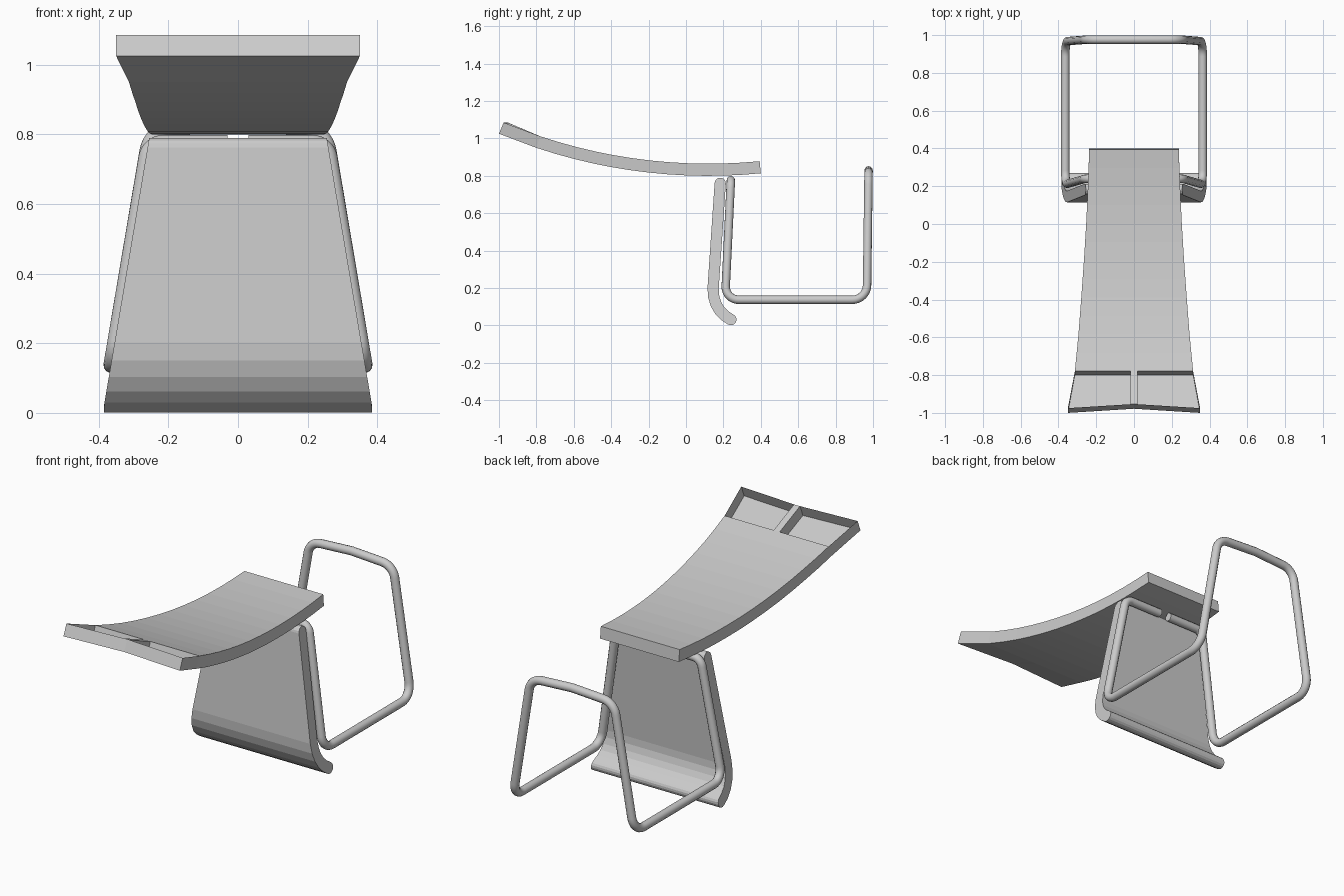
import bpy, bmesh, math
from mathutils import Vector

if "Cube" in bpy.data.objects:
    bpy.data.objects.remove(bpy.data.objects["Cube"])


def make_object(name, bm):
    bmesh.ops.recalc_face_normals(bm, faces=bm.faces)
    mesh = bpy.data.meshes.new(name)
    bm.to_mesh(mesh)
    bm.free()
    obj = bpy.data.objects.new(name, mesh)
    bpy.context.collection.objects.link(obj)
    return obj


def interp(table, t):
    for (a, va), (b, vb) in zip(table, table[1:]):
        if t <= b:
            break
    return va + (vb - va) * (t - a) / (b - a)


def fillet(points, radii, steps=8):
    """Round each inner corner of a 3D path with a true arc."""
    path = [points[0]]
    for a, p, b, r in zip(points, points[1:], points[2:], radii):
        u, v = (a - p).normalized(), (b - p).normalized()
        half = u.angle(v) / 2
        if r == 0 or math.pi / 2 - half < 0.02:
            path.append(p)
            continue
        center = p + (u + v).normalized() * (r / math.sin(half))
        cut = r / math.tan(half)
        s, e = p + u * cut - center, p + v * cut - center
        ns, ne = s.normalized(), e.normalized()
        path += [center + ns.slerp(ne, i / steps) * r for i in range(steps + 1)]
    return path + [points[-1]]


# Seat: curved tapering slab with two open pockets and a rib at the front
WIDTH = [(-1, .35), (-.8, .313), (-.6, .294), (-.4, .279), (-.2, .265),
         (0, .253), (.2, .244), (.4, .237)]
CY, CZ, R_LOW, R_TOP, RIB = .12, 3.70, 2.90, 2.835, .018
bm = bmesh.new()
rows_y = [-1, -.8] + [-.8 + .1 * i for i in range(1, 13)]
top, low = [], []
for i, y in enumerate(rows_y):
    ang = math.asin((y - CY) / R_LOW)
    w = interp(WIDTH, y)
    for grid, r in ((top, R_TOP), (low, R_LOW)):
        row = []
        for x in (-w, -RIB, 0, RIB, w):
            notch = .022 * (1 - abs(x) / w) if i == 0 else 0
            row.append(bm.verts.new((x, CY + r * math.sin(ang) + notch,
                                     CZ - r * math.cos(ang))))
        grid.append(row)
for i in range(len(rows_y) - 1):
    for j in range(4):
        bm.faces.new((low[i][j], low[i][j + 1], low[i + 1][j + 1], low[i + 1][j]))
        if i > 0 or j in (1, 2):
            bm.faces.new((top[i][j], top[i][j + 1], top[i + 1][j + 1], top[i + 1][j]))
    for j in (0, 4):
        bm.faces.new((low[i][j], low[i + 1][j], top[i + 1][j], top[i][j]))
for j in range(4):
    for i in (0, -1):
        bm.faces.new((low[i][j], low[i][j + 1], top[i][j + 1], top[i][j]))
for j in (1, 3):      # rib sides
    bm.faces.new((low[0][j], low[1][j], top[1][j], top[0][j]))
for j in (0, 3):      # pocket rear walls
    bm.faces.new((low[1][j], low[1][j + 1], top[1][j + 1], top[1][j]))
make_object("seat", bm)

# Front panel: tapered plate whose foot curls backwards, with rounded ends
HALF = .03
line = [Vector(p) for p in ((.183, .76), (.145, .2), (.148, .155), (.16, .115),
                            (.18, .08), (.207, .053), (.24, .031))]
side_a, side_b = [], []
for i, p in enumerate(line):
    d = (line[min(i + 1, len(line) - 1)] - line[max(i - 1, 0)]).normalized()
    n = Vector((-d.y, d.x)) * HALF
    side_a.append(p + n)
    side_b.append(p - n)


def cap(center, start, steps=8):
    a0 = math.atan2(start.y - center.y, start.x - center.x)
    return [center + Vector((math.cos(a0 - math.pi * k / steps),
                             math.sin(a0 - math.pi * k / steps))) * HALF
            for k in range(1, steps)]


outline = side_a + cap(line[-1], side_a[-1]) + side_b[::-1] + cap(line[0], side_b[0])
bm = bmesh.new()
ends = []
for s in (-1, 1):
    ends.append([bm.verts.new((s * min(.385, .255 + (.79 - p.y) * .169), p.x, p.y))
                 for p in outline])
    bm.faces.new(ends[-1])
for k in range(len(outline)):
    n = (k + 1) % len(outline)
    bm.faces.new((ends[0][k], ends[0][n], ends[1][n], ends[1][k]))
make_object("front_panel", bm)

# Tube frame: one bent tube from under the seat, along the floor, up to the back hoop
right = [Vector(p) for p in ((.03, .24, .776), (.256, .24, .776), (.364, .209, .137),
                             (.364, .967, .137), (.25, .976, .815), (0, .976, .829))]
radii = [.05, .07, .08, .08]
half_path = fillet(right, radii)
path = half_path + [Vector((-p.x, p.y, p.z)) for p in half_path[-2::-1]]
curve = bpy.data.curves.new("tube_frame", 'CURVE')
curve.dimensions = '3D'
curve.bevel_depth = .0225
curve.bevel_resolution = 4
curve.use_fill_caps = True
spline = curve.splines.new('POLY')
spline.points.add(len(path) - 1)
for pt, p in zip(spline.points, path):
    pt.co = (*p, 1)
tube = bpy.data.objects.new("tube_frame", curve)
bpy.context.collection.objects.link(tube)
bpy.context.view_layer.objects.active = tube
tube.select_set(True)
bpy.ops.object.convert(target='MESH')
bpy.ops.object.shade_smooth_by_angle(angle=math.radians(40))
